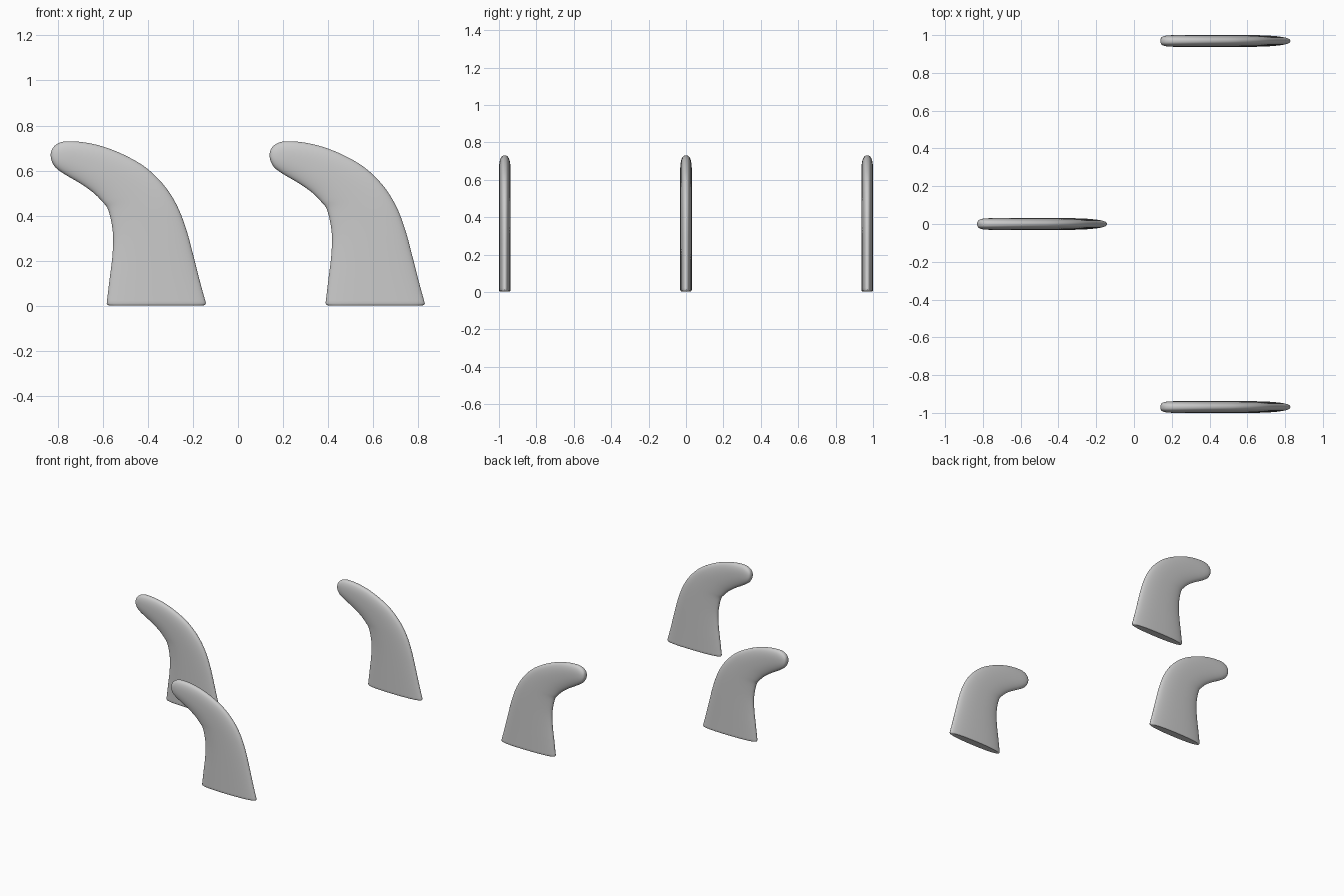
import bpy, bmesh, math
from mathutils import Vector

if "Cube" in bpy.data.objects:
    bpy.data.objects.remove(bpy.data.objects["Cube"])

HALF_T = 0.031   # half thickness of a fin
RING = 48        # points round each cross-section
STEPS = 6        # smoothing steps between stations

# Stations from base to tip: inner edge x, z, outer edge x, z, thickness factor
STATIONS = [
    (-0.582, 0.012, -0.142, 0.012, 1.0),
    (-0.569, 0.12, -0.169, 0.11, 1.0),
    (-0.556, 0.23, -0.197, 0.22, 1.0),
    (-0.555, 0.33, -0.227, 0.332, 1.0),
    (-0.575, 0.425, -0.267, 0.438, 1.0),
    (-0.602, 0.463, -0.324, 0.53, 1.0),
    (-0.635, 0.497, -0.404, 0.61, 1.0),
    (-0.67, 0.524, -0.493, 0.664, 1.0),
    (-0.71, 0.55, -0.59, 0.704, 1.0),
    (-0.75, 0.573, -0.68, 0.725, 1.0),
    (-0.782, 0.593, -0.76, 0.73, 0.98),
    (-0.808, 0.613, -0.80, 0.719, 0.88),
    (-0.824, 0.638, -0.822, 0.699, 0.65),
    (-0.83, 0.662, -0.83, 0.676, 0.25),
]


def spline(a, b, c, d, t):
    return [0.5 * (2 * q + (r - p) * t + (2 * p - 5 * q + 4 * r - s) * t * t
                   + (3 * q - p - 3 * r + s) * t ** 3)
            for p, q, r, s in zip(a, b, c, d)]


def spow(v, e):
    return math.copysign(abs(v) ** e, v)


def fin_mesh():
    # Small rounded lip under the base, then the smoothly interpolated body
    rows = [(-0.572, 0.003, -0.152, 0.003, 0.84),
            (-0.579, 0.006, -0.145, 0.006, 0.95)]
    n = len(STATIONS)
    for i in range(n - 1):
        quad = [STATIONS[min(max(k, 0), n - 1)] for k in range(i - 1, i + 3)]
        rows += [spline(*quad, s / STEPS) for s in range(STEPS)]
    rows.append(STATIONS[-1])

    bm = bmesh.new()
    rings = []
    for lx, lz, rx, rz, t in rows:
        inner, outer = Vector((lx, 0, lz)), Vector((rx, 0, rz))
        mid, half = (inner + outer) / 2, (outer - inner) / 2
        ring = []
        for k in range(RING):
            a = 2 * math.pi * k / RING
            p = mid + half * spow(math.cos(a), 0.9)
            p.y = HALF_T * t * spow(math.sin(a), 0.8)
            ring.append(bm.verts.new(p))
        rings.append(ring)
    for r0, r1 in zip(rings, rings[1:]):
        for k in range(RING):
            j = (k + 1) % RING
            bm.faces.new((r0[k], r0[j], r1[j], r1[k]))
    bm.faces.new(rings[0][::-1])
    bm.faces.new(rings[-1])
    bmesh.ops.recalc_face_normals(bm, faces=bm.faces)
    me = bpy.data.meshes.new("fin")
    bm.to_mesh(me)
    bm.free()
    return me


# One centre fin and two side fins share the same shape
mesh = fin_mesh()
for name, x, y in (("centre_fin", 0, 0), ("front_side_fin", 0.97, -0.969),
                   ("back_side_fin", 0.97, 0.969)):
    ob = bpy.data.objects.new(name, mesh)
    ob.location = (x, y, 0)
    bpy.context.collection.objects.link(ob)
    ob.select_set(True)
    bpy.context.view_layer.objects.active = ob
bpy.ops.object.shade_smooth_by_angle(angle=math.radians(40))
